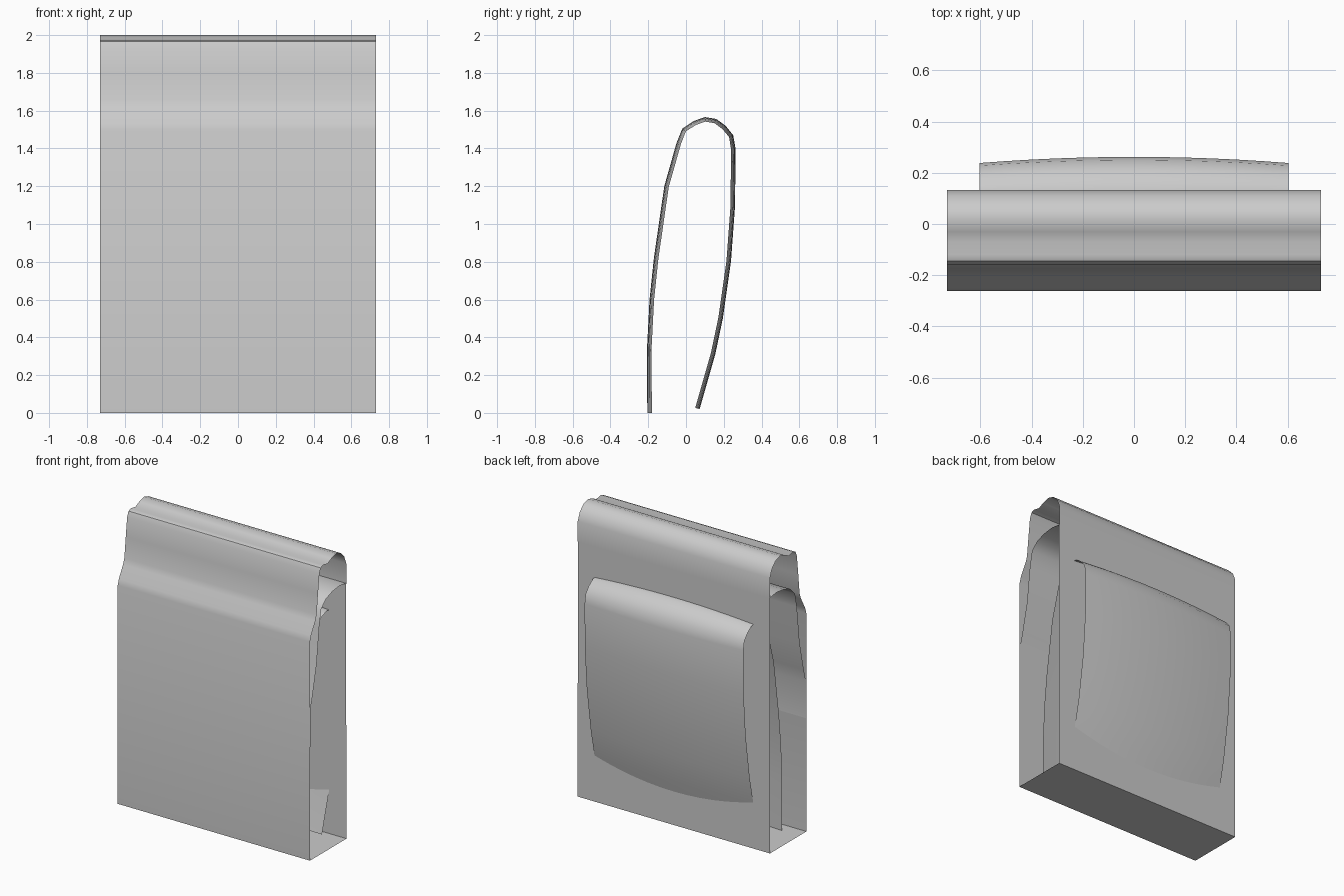
import bpy, math
from mathutils import Vector

if "Cube" in bpy.data.objects:
    bpy.data.objects.remove(bpy.data.objects["Cube"])


def sheet(name, profile, half_width, columns=1, inset=0.0, angle=40):
    """Sweep a (y, z) profile across x; inset pulls the side edges inward."""
    pts = [Vector(p) for p in profile]
    n = len(pts)
    verts, faces = [], []
    for i, p in enumerate(pts):
        d = (pts[min(i + 1, n - 1)] - pts[max(i - 1, 0)]).normalized()
        inward = Vector((d.y, -d.x))
        for c in range(columns + 1):
            t = 2 * c / columns - 1
            q = p + inward * inset * t * t
            verts.append((t * half_width, q.x, max(q.y, 0)))
    w = columns + 1
    for i in range(n - 1):
        for c in range(columns):
            a = i * w + c
            faces.append((a, a + 1, a + 1 + w, a + w))
    mesh = bpy.data.meshes.new(name)
    mesh.from_pydata(verts, [], faces)
    mesh.update()
    ob = bpy.data.objects.new(name, mesh)
    bpy.context.collection.objects.link(ob)
    bpy.ops.object.select_all(action='DESELECT')
    ob.select_set(True)
    bpy.context.view_layer.objects.active = ob
    bpy.ops.object.shade_smooth_by_angle(angle=math.radians(angle))
    return ob


# Outer wrap: up from the back overlap, under, up the front, over the top
sheet("outer_wrap", [
    (0.132, 0.78), (0.132, 0), (-0.262, 0), (-0.262, 1.5), (-0.25, 1.54),
    (-0.205, 1.62), (-0.19, 1.66), (-0.175, 1.8), (-0.16, 1.93),
    (-0.145, 1.965), (-0.12, 1.975), (-0.07, 1.965), (-0.03, 1.985),
    (0.02, 2.0), (0.07, 1.985), (0.11, 1.945), (0.132, 1.89),
    (0.132, 1.75)], 0.73)

# Inner wrap: back panel, arch under the top, ending against the front
sheet("inner_wrap", [
    (-0.258, 0.003), (0.129, 0.003), (0.129, 1.755), (0.06, 1.765),
    (-0.02, 1.755), (-0.09, 1.73), (-0.14, 1.68), (-0.16, 1.58),
    (-0.19, 1.32), (-0.235, 1.12), (-0.258, 1.03), (-0.258, 0.78)], 0.73)

# Bowed inner loop that bulges through the back panel
sheet("bowed_loop", [
    (-0.205, 0), (-0.206, 0.35), (-0.193, 0.6), (-0.17, 0.82),
    (-0.115, 1.2), (-0.05, 1.43), (-0.02, 1.505), (0.04, 1.545),
    (0.1, 1.566), (0.16, 1.556), (0.21, 1.52), (0.25, 1.47),
    (0.262, 1.4), (0.26, 1.1), (0.238, 0.8), (0.195, 0.5),
    (0.155, 0.31), (0.072, 0.02)], 0.603, columns=12, inset=0.024, angle=60)
